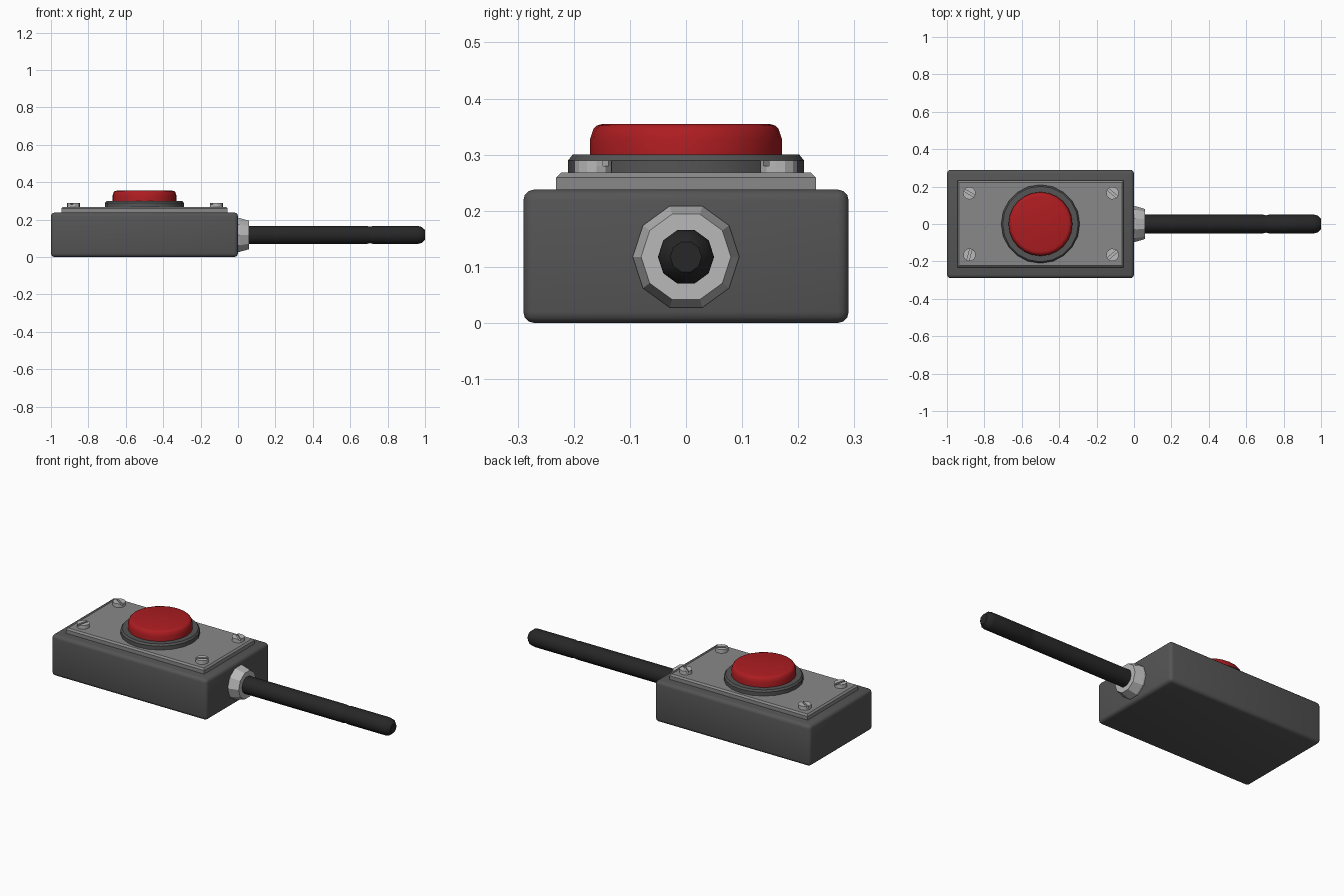
import bpy, bmesh
from math import sin, cos, pi, radians
from mathutils import Matrix

if "Cube" in bpy.data.objects:
    bpy.data.objects.remove(bpy.data.objects["Cube"])


def material(name, rgb):
    m = bpy.data.materials.new(name)
    m.diffuse_color = (*rgb, 1)
    m.use_nodes = True
    m.node_tree.nodes["Principled BSDF"].inputs["Base Color"].default_value = m.diffuse_color
    return m


DARK = material("dark_grey", (0.09, 0.09, 0.09))
PLATE = material("plate_grey", (0.25, 0.25, 0.25))
METAL = material("light_metal", (0.48, 0.48, 0.48))
RUBBER = material("black_rubber", (0.02, 0.02, 0.02))
RED = material("red", (0.42, 0.012, 0.015))


def finish(name, bm, mat, angle):
    bmesh.ops.recalc_face_normals(bm, faces=bm.faces)
    mesh = bpy.data.meshes.new(name)
    bm.to_mesh(mesh)
    bm.free()
    ob = bpy.data.objects.new(name, mesh)
    bpy.context.collection.objects.link(ob)
    mesh.materials.append(mat)
    if angle:
        bpy.ops.object.select_all(action='DESELECT')
        ob.select_set(True)
        bpy.context.view_layer.objects.active = ob
        bpy.ops.object.shade_smooth_by_angle(angle=radians(angle))
    return ob


def box(name, x, y, z, mat, bevel, segments, top_only=False):
    bm = bmesh.new()
    bmesh.ops.create_cube(bm, size=1)
    bm.transform(Matrix.Translation([(a + b) / 2 for a, b in (x, y, z)])
                 @ Matrix.Diagonal([b - a for a, b in (x, y, z)] + [1]))
    edges = [e for e in bm.edges
             if not top_only or all(v.co.z > z[1] - 1e-5 for v in e.verts)]
    bmesh.ops.bevel(bm, geom=edges, offset=bevel, segments=segments,
                    profile=0.5, affect='EDGES')
    return finish(name, bm, mat, 40)


def lathe(name, profile, sides, mat, place, angle):
    """Closed solid turned around z from (radius, height) points."""
    bm = bmesh.new()
    rings = [[bm.verts.new((r * cos(2 * pi * i / sides), r * sin(2 * pi * i / sides), h))
              for i in range(sides)] for r, h in profile]
    for a, b in zip(rings, rings[1:]):
        for i in range(sides):
            j = (i + 1) % sides
            bm.faces.new((a[i], a[j], b[j], b[i]))
    bm.faces.new(rings[0])
    bm.faces.new(rings[-1])
    bm.transform(place)
    return finish(name, bm, mat, angle)


def screw(name, x, y, turn):
    """Round head with a straight slot: base disc plus two raised segments."""
    r, gap, low, mid, top = 0.034, 0.006, 0.26, 0.28, 0.29
    bm = bmesh.new()

    def prism(pts, z0, z1):
        face = bm.faces.new([bm.verts.new((px, py, z0)) for px, py in pts])
        out = bmesh.ops.extrude_face_region(bm, geom=[face])["geom"]
        for v in out:
            if isinstance(v, bmesh.types.BMVert):
                v.co.z = z1

    prism([(r * cos(i * pi / 6), r * sin(i * pi / 6)) for i in range(12)], low, mid)
    for s in (1, -1):
        prism([(r * cos(i * pi / 6), s * max(gap, r * sin(i * pi / 6)))
               for i in range(7)], mid, top)
    bm.transform(Matrix.Translation((x, y, 0)) @ Matrix.Rotation(radians(turn), 4, 'Z'))
    return finish(name, bm, METAL, 0)


# Housing and lid
box("housing", (-1, 0), (-0.29, 0.29), (0, 0.238), DARK, 0.02, 3)
box("lid_plate", (-0.945, -0.055), (-0.232, 0.232), (0.225, 0.268), PLATE, 0.009, 1, True)

# Push button with collar
centre = Matrix.Translation((-0.5, 0, 0))
lathe("button_collar", [(0.21, 0.26), (0.21, 0.29), (0.202, 0.30), (0.17, 0.30)],
      20, DARK, centre, 30)
lathe("push_button", [(0.171, 0.29), (0.171, 0.328), (0.165, 0.346),
                      (0.159, 0.352), (0.148, 0.355)], 24, RED, centre, 40)

# Four slotted lid screws
for i, (x, y, turn) in enumerate([(-0.88, -0.165, 75), (-0.88, 0.165, -30),
                                  (-0.115, -0.165, 40), (-0.115, 0.165, -40)]):
    screw(f"lid_screw_{i + 1}", x, y, turn)

# Cable gland and cable along +x, vertices on the y axis
along_x = (Matrix.Translation((0, 0, 0.118)) @ Matrix.Rotation(pi / 2, 4, 'Y')
           @ Matrix.Rotation(pi / 2, 4, 'Z'))
lathe("cable_gland", [(0.095, -0.01), (0.095, 0.008), (0.08, 0.06)],
      10, METAL, along_x, 0)
lathe("cable", [(0.05, 0.0), (0.05, 0.69), (0.046, 0.705), (0.05, 0.72),
                (0.05, 0.962), (0.045, 0.982), (0.028, 1.0)],
      10, RUBBER, along_x, 40)
